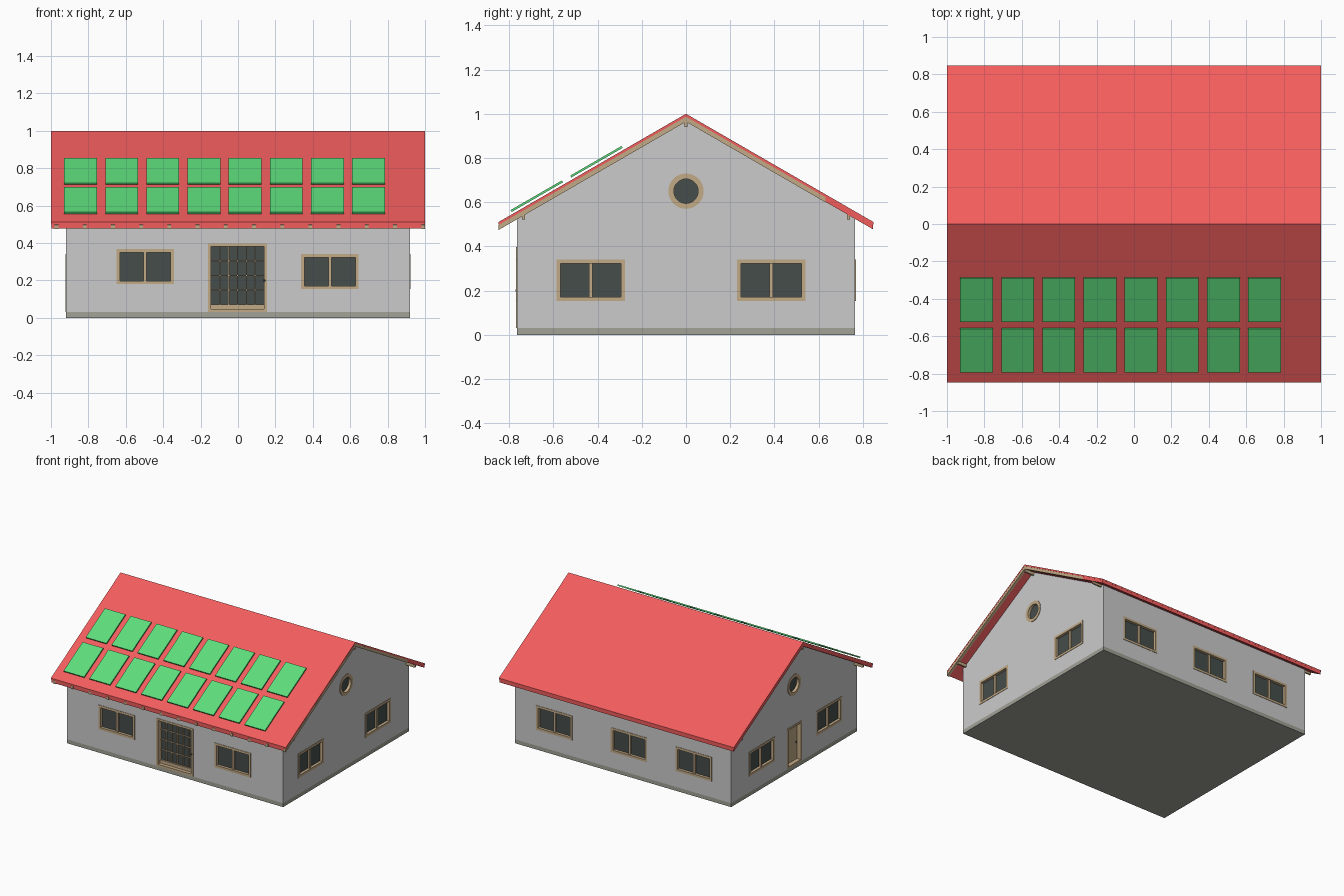
import bpy, bmesh, math
from mathutils import Matrix, Vector

if "Cube" in bpy.data.objects:
    bpy.data.objects.remove(bpy.data.objects["Cube"])

WX, WY = 0.92, 0.765            # wall half sizes
SLOPE = math.tan(math.radians(30))


def material(name, rgb):
    m = bpy.data.materials.new(name)
    m.diffuse_color = (*rgb, 1)
    m.use_nodes = True
    m.node_tree.nodes["Principled BSDF"].inputs["Base Color"].default_value = m.diffuse_color
    return m


RED = material("roof_red", (0.9, 0.11, 0.11))
GREEN = material("panel_green", (0.11, 0.72, 0.2))
TAN = material("wood_tan", (0.54, 0.40, 0.24))
GLASS = material("dark_glass", (0.06, 0.075, 0.07))
STONE = material("plinth_stone", (0.36, 0.36, 0.31))


def finish(name, bm, mat=None, mtx=Matrix()):
    bmesh.ops.recalc_face_normals(bm, faces=bm.faces)
    mesh = bpy.data.meshes.new(name)
    bm.to_mesh(mesh)
    bm.free()
    ob = bpy.data.objects.new(name, mesh)
    bpy.context.collection.objects.link(ob)
    ob.matrix_world = mtx
    if mat:
        mesh.materials.append(mat)
    return ob


def add_box(bm, x0, x1, y0, y1, z0, z1, mtx=Matrix()):
    loc = Matrix.Translation(((x0 + x1) / 2, (y0 + y1) / 2, (z0 + z1) / 2))
    size = Matrix.Diagonal((x1 - x0, y1 - y0, z1 - z0, 1))
    bmesh.ops.create_cube(bm, size=1, matrix=mtx @ loc @ size)


def boxes(name, items, mat=None, mtx=Matrix()):
    bm = bmesh.new()
    for b in items:
        add_box(bm, *b)
    return finish(name, bm, mat, mtx)


def add_prism(bm, profile, x0, x1):
    """Extrude a (y, z) profile along x."""
    face = bm.faces.new([bm.verts.new((x0, y, z)) for y, z in profile])
    res = bmesh.ops.extrude_face_region(bm, geom=[face], use_keep_orig=True)
    verts = [v for v in res["geom"] if isinstance(v, bmesh.types.BMVert)]
    bmesh.ops.translate(bm, verts=verts, vec=(x1 - x0, 0, 0))


def chevron(y0, y1, top, bottom):
    """Roof-shaped profile between two heights measured at the ridge."""
    ys = (y0, 0, y1)
    return ([(y, top - SLOPE * abs(y)) for y in ys]
            + [(y, bottom - SLOPE * abs(y)) for y in reversed(ys)])


# Wall frames: local x runs along the wall, local -y points outwards
def side(angle, dist):
    return Matrix.Rotation(math.radians(angle), 4, 'Z') @ Matrix.Translation((0, -dist, 0))


FRONT, RIGHT, BACK, LEFT = side(0, WY), side(90, WX), side(180, WY), side(-90, WX)
cut = bmesh.new()               # collects every wall opening


def border(u0, u1, v0, v1, w, y0, y1):
    return [(u0, u0 + w, y0, y1, v0, v1), (u1 - w, u1, y0, y1, v0, v1),
            (u0 + w, u1 - w, y0, y1, v0, v0 + w), (u0 + w, u1 - w, y0, y1, v1 - w, v1)]


def window(name, mtx, u0, u1, v0=0.153, v1=0.341):
    add_box(cut, u0 + .002, u1 - .002, -.05, .03, v0 + .002, v1 - .002, mtx)
    mid = (u0 + u1) / 2
    parts = border(u0, u1, v0, v1, 0.018, -.003, .03)
    parts.append((mid - .008, mid + .008, .004, .03, v0 + .018, v1 - .018))
    boxes(name + "_frame", parts, TAN, mtx)
    boxes(name + "_glass", [(u0 + .01, u1 - .01, .018, .029, v0 + .01, v1 - .01)], GLASS, mtx)


def round_window(name, mtx, z=0.65, r0=0.055, r1=0.08, n=32):
    face_out = Matrix.Rotation(math.pi / 2, 4, 'X')
    bmesh.ops.create_cone(cut, cap_ends=True, segments=n, radius1=r1 - .003, radius2=r1 - .003,
                          depth=.06, matrix=mtx @ Matrix.Translation((0, 0, z)) @ face_out)
    bm = bmesh.new()
    vs = [bm.verts.new((r, y, 0)) for r, y in ((r0, -.004), (r1, -.004), (r1, .03), (r0, .03))]
    es = [bm.edges.new((vs[i], vs[(i + 1) % 4])) for i in range(4)]
    bmesh.ops.spin(bm, geom=vs + es, cent=(0, 0, 0), axis=(0, 1, 0), angle=math.tau, steps=n)
    bmesh.ops.remove_doubles(bm, verts=bm.verts, dist=1e-5)
    finish(name + "_ring", bm, TAN, mtx @ Matrix.Translation((0, 0, z)))
    bm = bmesh.new()
    bmesh.ops.create_cone(bm, cap_ends=True, segments=n, radius1=r0 + .01, radius2=r0 + .01,
                          depth=.01, matrix=Matrix.Translation((0, .022, z)) @ face_out)
    finish(name + "_glass", bm, GLASS, mtx)


def knob(name, mtx, u, v, y):
    bm = bmesh.new()
    bmesh.ops.create_uvsphere(bm, u_segments=12, v_segments=8, radius=.007,
                              matrix=Matrix.Translation((u, y, v)))
    finish(name, bm, GLASS, mtx)


# Windows on all four walls
window("front_window_left", FRONT, -0.65, -0.342, 0.18, 0.368)
window("front_window_right", FRONT, 0.337, 0.645)
for i, u in enumerate((-0.585, 0.23)):
    window(f"right_window_{i}", RIGHT, u, u + 0.31)
for i, u in enumerate((-0.545, 0.27)):
    window(f"left_window_{i}", LEFT, u, u + 0.31)
for i, u in enumerate((-0.74, -0.103, 0.447)):
    window(f"back_window_{i}", BACK, u, u + 0.308)
round_window("right_round_window", RIGHT)
round_window("left_round_window", LEFT)

# Glazed front door with a grid of glazing bars
u0, u1, v0, v1 = -0.16, 0.155, 0.03, 0.398
add_box(cut, u0 + .002, u1 - .002, -.05, .05, 0, v1 - .002, FRONT)
parts = border(u0, u1, v0, v1, 0.016, -.003, .05)
parts.append((u0 + .016, u1 - .016, .025, .05, v0 + .016, v0 + .04))
gw, gz, gh = (u1 - u0 - .032) / 6, v0 + .04, (v1 - v0 - .056) / 4
parts += [(u0 + .016 + i * gw - .003, u0 + .016 + i * gw + .003, .028, .045, gz, v1 - .016)
          for i in range(1, 6)]
parts += [(u0 + .016, u1 - .016, .029, .045, gz + i * gh - .003, gz + i * gh + .003)
          for i in range(1, 4)]
boxes("front_door_frame", parts, TAN, FRONT)
boxes("front_door_glass", [(u0 + .01, u1 - .01, .038, .048, gz - .01, v1 - .01)], GLASS, FRONT)
knob("front_door_knob", FRONT, 0.14, 0.2, 0.0)

# Solid side door
u0, u1, v1 = -0.088, 0.093, 0.34
add_box(cut, u0 + .002, u1 - .002, -.05, .05, 0, v1 - .002, LEFT)
boxes("side_door_frame", border(u0, u1, 0.03, v1, 0.015, -.003, .05), TAN, LEFT)
boxes("side_door_leaf", [(u0 + .01, u1 - .01, .03, .049, .04, v1 - .01)], TAN, LEFT)
knob("side_door_knob", LEFT, 0.062, 0.18, 0.025)

# Walls with the openings cut out
bm = bmesh.new()
add_prism(bm, [(-WY, .03), (WY, .03), (WY, .967 - SLOPE * WY), (0, .967),
               (-WY, .967 - SLOPE * WY)], -WX, WX)
walls = finish("walls", bm)
cutter = finish("opening_cutter", cut)
cutter.hide_render = True
cutter.hide_set(True)
mod = walls.modifiers.new("openings", 'BOOLEAN')
mod.operation, mod.solver, mod.object = 'DIFFERENCE', 'EXACT', cutter

boxes("plinth", [(-WX, WX, -WY, WY, 0, .03)], STONE)

# Roof covering with rafters showing at the front eave and right gable
bm = bmesh.new()
add_prism(bm, chevron(-.847, .847, 1.0, .988), -1, 1)
add_prism(bm, chevron(-.845, .845, .988, .966), -.998, .998)
finish("roof", bm, RED)
bm = bmesh.new()
for i in range(14):
    x = -0.97 + i * 1.96 / 13
    add_prism(bm, chevron(-.848, .63, .987, .964), x - .01, x + .01)
finish("rafters", bm, TAN)
boxes("purlins", [(-.995, .995, y - .006, y + .006, z, z + .035)
                  for y, z in ((-.735, .522), (0, .94), (.735, .522))], TAN)

# Solar panels: two rows of eight lying parallel to the front slope
bm = bmesh.new()
tilt = Matrix.Rotation(math.radians(30), 4, 'X')
for yc in (-0.405, -0.675):
    for i in range(8):
        place = Matrix.Translation((-0.842 + i * 0.22, yc, 1.017 + SLOPE * yc)) @ tilt
        add_box(bm, -.0875, .0875, -.134, .134, -.005, .005, place)
finish("solar_panels", bm, GREEN)
